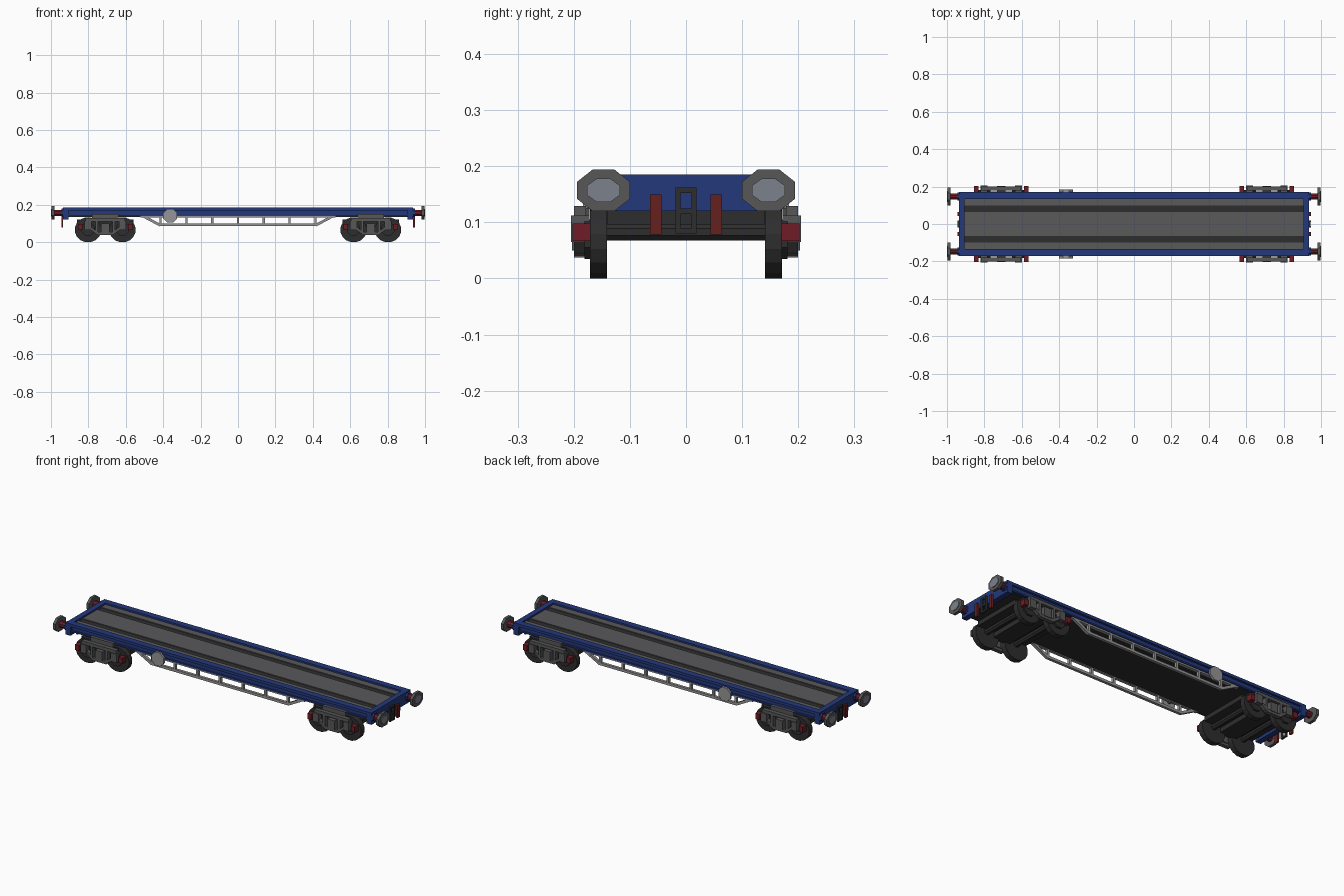
import bpy, math
from mathutils import Vector

cube = bpy.data.objects.get("Cube")
if cube:
    bpy.data.objects.remove(cube, do_unlink=True)


def material(name, rgb):
    m = bpy.data.materials.new(name)
    m.use_nodes = True
    m.diffuse_color = (*rgb, 1)
    m.node_tree.nodes["Principled BSDF"].inputs["Base Color"].default_value = (*rgb, 1)
    return m


BLUE = material("blue paint", (0.017, 0.04, 0.2))
DECK = material("deck grey", (0.1, 0.1, 0.105))
DARK = material("dark iron", (0.027, 0.027, 0.027))
STEEL = material("frame grey", (0.095, 0.095, 0.095))
LIGHT = material("light grey", (0.3, 0.3, 0.31))
PAD = material("buffer face grey", (0.2, 0.22, 0.26))
RED = material("dark red", (0.16, 0.012, 0.02))
HOSE = material("hose red", (0.13, 0.015, 0.013))


def mesh(name, verts, faces, mat):
    me = bpy.data.meshes.new(name)
    me.from_pydata(verts, [], faces)
    me.materials.append(mat)
    ob = bpy.data.objects.new(name, me)
    bpy.context.collection.objects.link(ob)
    return ob


def prism(name, profile, axis, a, b, mat):
    """Extrude a 2D profile along 'x' (profile = y,z) or 'y' (profile = x,z)."""
    n = len(profile)
    put = (lambda p, t: (t, *p)) if axis == "x" else (lambda p, t: (p[0], t, p[1]))
    verts = [put(p, t) for t in (a, b) for p in profile]
    faces = [tuple(range(n))[::-1], tuple(range(n, 2 * n))]
    faces += [(i, (i + 1) % n, (i + 1) % n + n, i + n) for i in range(n)]
    ob = mesh(name, verts, faces, mat)
    import bmesh
    bm = bmesh.new()
    bm.from_mesh(ob.data)
    bmesh.ops.recalc_face_normals(bm, faces=bm.faces)
    bm.to_mesh(ob.data)
    bm.free()
    return ob


def box(name, x, y, z, mat):
    return prism(name, [(x[0], z[0]), (x[1], z[0]), (x[1], z[1]), (x[0], z[1])], "y", *y, mat)


def disc(name, u, z, ru, rz, axis, a, b, mat, sides=8):
    ring = [(2 * k + 1) * math.pi / sides for k in range(sides)]
    grow = 1 / math.cos(math.pi / sides)
    profile = [(u + ru * grow * math.cos(t), z + rz * grow * math.sin(t)) for t in ring]
    return prism(name, profile, axis, a, b, mat)


def bar(name, p, q, thick, a, b, mat):
    """Straight bar between two x,z points, from y=a to y=b."""
    p, q = Vector(p), Vector(q)
    d = (q - p).normalized() * thick / 2
    n = Vector((-d.y, d.x))
    return prism(name, [p - n, q - n, q + n, p + n], "y", a, b, mat)


def span(s, a, b):
    return tuple(sorted((s * a, s * b)))


# Deck and underframe
box("underframe", (-0.91, 0.91), (-0.155, 0.155), (0.135, 0.165), DARK)
box("deck_centre", (-0.91, 0.91), (-0.065, 0.065), (0.16, 0.176), DECK)
for s in (-1, 1):
    box("deck_groove", (-0.91, 0.91), span(s, 0.065, 0.098), (0.16, 0.172), DARK)
    box("deck_edge", (-0.91, 0.91), span(s, 0.098, 0.135), (0.16, 0.176), DECK)
    # Channel-shaped side sill
    sill = [(0.135, 0.14), (0.165, 0.14), (0.165, 0.148), (0.158, 0.148),
            (0.158, 0.17), (0.17, 0.17), (0.17, 0.185), (0.135, 0.185)]
    prism("side_sill", [(s * y, z) for y, z in sill], "x", -0.91, 0.91, BLUE)

    # Truss below the sill
    ty = span(s, 0.145, 0.16)
    bar("truss_bottom", (-0.42, 0.092), (0.42, 0.092), 0.014, *ty, LIGHT)
    bar("truss_top", (-0.52, 0.136), (0.52, 0.136), 0.009, *ty, LIGHT)
    for e in (-1, 1):
        bar("truss_slope", (e * 0.415, 0.09), (e * 0.505, 0.138), 0.014, *ty, LIGHT)
    for i in range(-3, 4):
        bar("truss_post", (i * 0.138, 0.092), (i * 0.138, 0.138), 0.012, *ty, LIGHT)

    # Hand brake wheel
    disc("brake_wheel", -0.363, 0.141, 0.037, 0.037, "y", *span(s, 0.172, 0.184), LIGHT)
    disc("brake_wheel_spindle", -0.363, 0.141, 0.01, 0.01, "y", *span(s, 0.15, 0.172), STEEL)

# Ends with buffers, hoses and coupling
for e in (-1, 1):
    box("headstock", span(e, 0.905, 0.935), (-0.17, 0.17), (0.12, 0.185), BLUE)
    for s in (-1, 1):
        y = s * 0.147
        disc("buffer_base", y, 0.157, 0.022, 0.022, "x", *span(e, 0.93, 0.945), BLUE)
        disc("buffer_shaft", y, 0.157, 0.016, 0.016, "x", *span(e, 0.94, 0.982), RED)
        disc("buffer_plate", y, 0.157, 0.047, 0.037, "x", *span(e, 0.98, 0.996), STEEL)
        disc("buffer_face", y, 0.157, 0.029, 0.021, "x", *span(e, 0.995, 1.0), PAD)
        hy = s * 0.054
        box("hose", span(e, 0.935, 0.945), (hy - 0.01, hy + 0.01), (0.078, 0.15), HOSE)
        box("coupling_side", span(e, 0.935, 0.945), span(s, 0.01, 0.019), (0.08, 0.162), DARK)
    for z in (0.08, 0.115, 0.152):
        box("coupling_link", span(e, 0.935, 0.944), (-0.012, 0.012), (z, z + 0.01), DARK)

# Bogies
for e in (-1, 1):
    c = e * 0.71
    box("bogie_bolster", (c - 0.05, c + 0.05), (-0.155, 0.155), (0.07, 0.136), DARK)
    box("bogie_frame", (c - 0.15, c + 0.15), (-0.14, 0.14), (0.095, 0.12), DARK)
    for w in (-1, 1):
        x = c + w * 0.092
        disc("axle", x, 0.083, 0.015, 0.015, "y", -0.185, 0.185, DARK)
        for s in (-1, 1):
            disc("wheel", x, 0.066, 0.07, 0.066, "y", *span(s, 0.141, 0.171), DARK, 16)
            disc("wheel_hub", x, 0.07, 0.035, 0.035, "y", *span(s, 0.17, 0.181), DARK)
            bx = c + w * 0.133
            box("brake_block", (bx - 0.012, bx + 0.012), span(s, 0.17, 0.202), (0.067, 0.098), RED)
    for s in (-1, 1):
        fy = span(s, 0.178, 0.2)
        bar("side_top_bar", (c - 0.105, 0.12), (c + 0.105, 0.12), 0.018, *fy, STEEL)
        bar("side_bottom_bar", (c - 0.045, 0.045), (c + 0.045, 0.045), 0.016, *fy, STEEL)
        box("spring_plank", (c - 0.07, c + 0.07), span(s, 0.14, 0.175), (0.125, 0.15), STEEL)
        box("spring", (c - 0.022, c + 0.022), span(s, 0.172, 0.203), (0.05, 0.1), STEEL)
        for w in (-1, 1):
            bar("side_diagonal", (c + w * 0.04, 0.046), (c + w * 0.092, 0.085), 0.014, *fy, STEEL)
            bar("side_column", (c + w * 0.045, 0.045), (c + w * 0.045, 0.12), 0.014, *fy, STEEL)
            x = c + w * 0.092
            box("axle_box", (x - 0.018, x + 0.018), span(s, 0.172, 0.205), (0.065, 0.112), STEEL)
